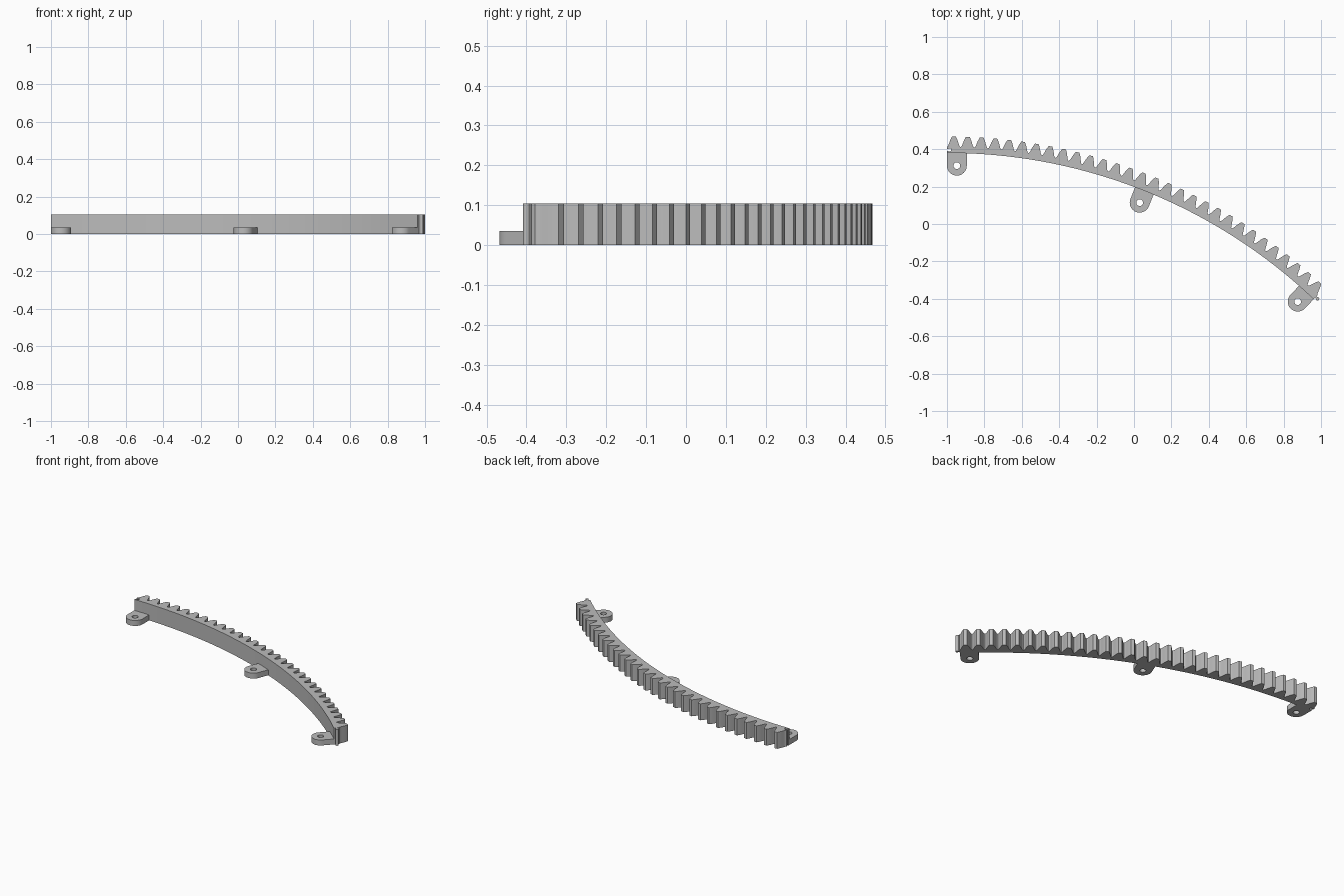
import bpy, bmesh, math
from mathutils import Vector

if "Cube" in bpy.data.objects:
    bpy.data.objects.remove(bpy.data.objects["Cube"])

# Gear geometry: arc starts straight above the centre and runs clockwise
CENTRE = Vector((-1.0, -2.468))
TEETH = 30
SWEEP = math.radians(43.5)
PITCH = SWEEP / TEETH
R_IN, R_ROOT, R_TIP = 2.848, 2.88, 2.936
HEIGHT, LUG_HEIGHT = 0.105, 0.035
LUG_R, HOLE_R, R_HOLE = 0.053, 0.018, 2.78

grey = bpy.data.materials.new("grey plastic")
grey.use_nodes = True
colour = (0.5, 0.5, 0.5, 1)
grey.diffuse_color = colour
grey.node_tree.nodes["Principled BSDF"].inputs["Base Color"].default_value = colour


def place(angle, radius, side=0.0):
    """Point at a radius along a clockwise angle, shifted along the tangent."""
    s, c = math.sin(angle), math.cos(angle)
    return CENTRE + Vector((s, c)) * radius + Vector((c, -s)) * side


def extrude_outline(name, loops, height):
    """Solid plate from closed outlines; later loops are holes."""
    bm = bmesh.new()
    for loop in loops:
        verts = [bm.verts.new((p.x, p.y, 0)) for p in loop]
        for a, b in zip(verts, verts[1:] + verts[:1]):
            bm.edges.new((a, b))
    bmesh.ops.triangle_fill(bm, use_beauty=True, edges=bm.edges[:])
    top = bmesh.ops.extrude_face_region(bm, geom=bm.faces[:])["geom"]
    bmesh.ops.translate(bm, vec=(0, 0, height),
                        verts=[g for g in top if isinstance(g, bmesh.types.BMVert)])
    bmesh.ops.recalc_face_normals(bm, faces=bm.faces[:])
    mesh = bpy.data.meshes.new(name)
    bm.to_mesh(mesh)
    bm.free()
    mesh.materials.append(grey)
    obj = bpy.data.objects.new(name, mesh)
    bpy.context.collection.objects.link(obj)
    bpy.ops.object.select_all(action="DESELECT")
    obj.select_set(True)
    bpy.context.view_layer.objects.active = obj
    bpy.ops.object.shade_smooth_by_angle(angle=math.radians(30))
    return obj


def key_profile(angle):
    """Round joining key, listed from the outer to the inner side."""
    mid, r, reach = (R_IN + R_ROOT) / 2, 0.009, 0.014
    pts = [place(angle, mid + 0.005, 0)]
    for i in range(13):
        a = math.radians(145 - 290 * i / 12)
        pts.append(place(angle, mid + r * math.sin(a), reach + r * math.cos(a)))
    return pts + [place(angle, mid - 0.005, 0)]


# Toothed arc: teeth, end key, inner wall, end socket
half_tooth = [(2.883, 0.032), (2.89, 0.0285), (2.902, 0.0245),
              (2.914, 0.0202), (2.926, 0.015), (R_TIP, 0.0097)]
outline = [place(0, R_ROOT)]
for n in range(TEETH):
    mid = (n + 0.5) * PITCH
    outline += [place(mid, r, -w) for r, w in half_tooth]
    outline += [place(mid, r, w) for r, w in reversed(half_tooth)]
    outline.append(place((n + 1) * PITCH, R_ROOT))
outline += key_profile(SWEEP)
outline += [place(SWEEP * (1 - i / 60), R_IN) for i in range(61)]
outline += reversed(key_profile(0))
extrude_outline("toothed_arc", [outline], HEIGHT)

# Mounting lugs with screw holes at both ends and the middle
for name, angle, side in (("right_lug", 0, LUG_R),
                          ("middle_lug", SWEEP / 2, 0),
                          ("left_lug", SWEEP, -LUG_R)):
    shape = [place(angle, R_IN + 0.002, side + LUG_R),
             place(angle, R_IN + 0.002, side - LUG_R)]
    for i in range(25):
        a = math.pi * (1 + i / 24)
        shape.append(place(angle, R_HOLE + LUG_R * math.sin(a), side + LUG_R * math.cos(a)))
    hole = [place(angle, R_HOLE + HOLE_R * math.sin(a), side + HOLE_R * math.cos(a))
            for a in (math.tau * i / 24 for i in range(24))]
    extrude_outline(name, [shape, hole], LUG_HEIGHT)
